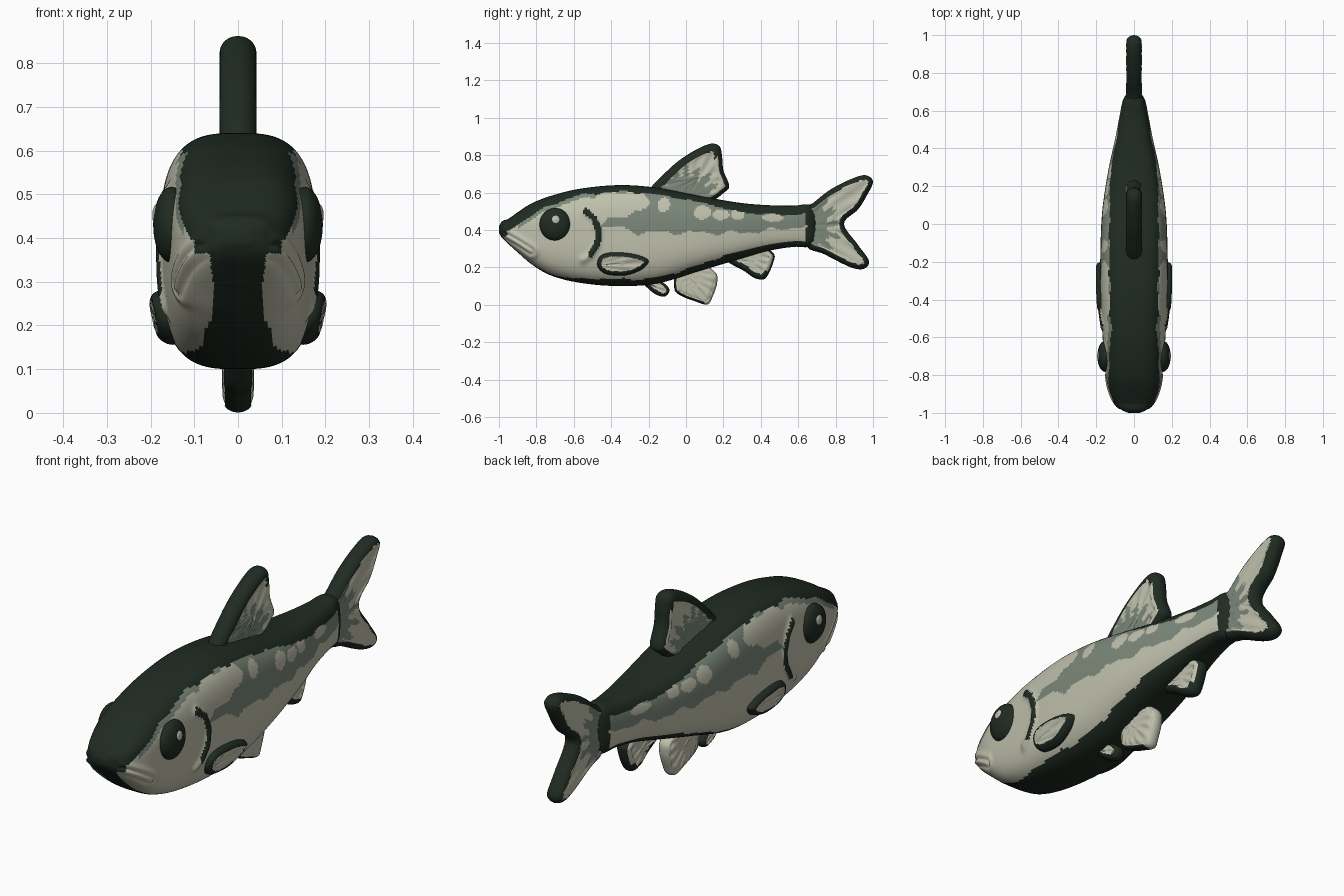
import bpy, math
from math import sin, cos, pi, exp, hypot

if "Cube" in bpy.data.objects:
    bpy.data.objects.remove(bpy.data.objects["Cube"])


def material(name, rgb):
    m = bpy.data.materials.new(name)
    m.diffuse_color = (*rgb, 1)
    m.use_nodes = True
    m.node_tree.nodes["Principled BSDF"].inputs["Base Color"].default_value = m.diffuse_color
    return m


MATS = [material("dark green", (0.014, 0.024, 0.016)),
        material("grey green", (0.20, 0.245, 0.195)),
        material("pale cream", (0.53, 0.53, 0.42))]
DARK, MID, PALE = 0, 1, 2


def seg_dist(p, a, b):
    dx, dz = b[0] - a[0], b[1] - a[1]
    t = ((p[0] - a[0]) * dx + (p[1] - a[1]) * dz) / (dx * dx + dz * dz + 1e-12)
    t = max(0, min(1, t))
    return hypot(p[0] - a[0] - t * dx, p[1] - a[1] - t * dz)


def line_dist(p, pts, closed=False):
    n = len(pts)
    return min(seg_dist(p, pts[i], pts[(i + 1) % n]) for i in range(n if closed else n - 1))


def loft(name, rings, cap_a, cap_b, rule):
    """Join rings of points into a closed skin; rule(x, y, z) picks the colour."""
    n = len(rings[0])
    verts = [p for r in rings for p in r] + [cap_a, cap_b]
    a, last = len(verts) - 2, (len(rings) - 1) * n
    faces = []
    for i in range(n):
        j = (i + 1) % n
        for k in range(len(rings) - 1):
            faces.append((k * n + i, k * n + j, (k + 1) * n + j, (k + 1) * n + i))
        faces.append((a, j, i))
        faces.append((a + 1, last + i, last + j))
    me = bpy.data.meshes.new(name)
    me.from_pydata(verts, [], faces)
    for m in MATS:
        me.materials.append(m)
    for f in me.polygons:
        f.use_smooth = True
        f.material_index = rule(*f.center)
    ob = bpy.data.objects.new(name, me)
    bpy.context.collection.objects.link(ob)
    return ob


# Body sections: y, top, bottom, half width
SECT = [(-1.0, .42, .385, .03), (-.985, .445, .36, .065), (-.95, .46, .325, .10),
        (-.9, .495, .28, .125), (-.83, .54, .22, .145), (-.73, .58, .16, .157),
        (-.57, .62, .118, .168), (-.35, .64, .10, .178), (-.15, .625, .115, .178),
        (.07, .583, .18, .168), (.29, .545, .245, .135), (.45, .532, .29, .10),
        (.58, .53, .31, .075), (.66, .535, .31, .057), (.70, .50, .34, .03)]


def section(y):
    i = max(k for k in range(len(SECT) - 1) if SECT[k][0] <= y + 1e-9 or k == 0)
    h = SECT[i + 1][0] - SECT[i][0]
    t = (y - SECT[i][0]) / h

    def slope(k, c):
        lo, hi = max(k - 1, 0), min(k + 1, len(SECT) - 1)
        return (SECT[hi][c] - SECT[lo][c]) / (SECT[hi][0] - SECT[lo][0])
    out = []
    for c in (1, 2, 3):
        p, q = SECT[i][c], SECT[i + 1][c]
        out.append((2 * t**3 - 3 * t * t + 1) * p + (t**3 - 2 * t * t + t) * h * slope(i, c)
                   + (3 * t * t - 2 * t**3) * q + (t**3 - t * t) * h * slope(i + 1, c))
    return out


GILL = [(-.535, .50), (-.49, .46), (-.465, .39), (-.475, .32), (-.51, .265), (-.55, .24)]
MOUTH = [(-.97, .37), (-.90, .33), (-.83, .285)]
# Pale side spots: y, z, y radius, z radius
SPOTS = [(-.40, .53, .14, .07), (-.29, .55, .09, .055), (-.48, .48, .06, .05), (-.12, .535, .036, .04),
         (.085, .492, .045, .038), (.19, .482, .045, .028), (.275, .482, .035, .03), (.46, .465, .06, .02)]


def body_rule(x, y, z):
    top, bot, hw = section(min(max(y, -1), .7))
    wave = sin(y * 31) + .6 * sin(y * 57 + 1)
    if y > .645 - .5 * (z - .42) ** 2:
        return DARK
    head = max(0, min(1, (-.6 - y) / .25))
    back = top - .036 - .03 * head - (.012 if y > .2 else 0) + .004 * wave
    if z > back or (y < -.95 and z > .365 and abs(x) < .1):
        return DARK
    belly = .058 + .07 * max(0, min(1, (y + .85) / .4)) + .004 * wave
    if z < (top + bot) / 2 and abs(x) < min(belly, .86 * hw if y > -.3 else 1):
        return DARK
    if abs(x) > .5 * hw and line_dist((y, z), GILL[:5]) < .016:
        return DARK
    if y < -.5 + .1 * (z - .4):
        return MID if z > back - .022 and y > -.9 else PALE
    for sy, sz, ry, rz in SPOTS:
        if ((y - sy) / ry) ** 2 + ((z - sz) / rz) ** 2 < 1 + .12 * sin(40 * y + 30 * z):
            return PALE
    return MID if z > .385 + .04 * max(0, -.25 - y) / .2 + .03 * max(0, y - .3) / .3 + .009 * wave else PALE


# Body skin, with raised gill ridge and creased mouth
rings, NS, NR = [], 144, 220
for k in range(NR + 1):
    y = -1 + 1.7 * (k / NR) ** 1.3
    top, bot, hw = section(min(y, .7))
    ring = []
    for i in range(NS):
        a = 2 * pi * i / NS
        c, s = cos(a), sin(a)
        r = (abs(c) ** 3.1 + abs(s) ** 3.1) ** (-1 / 3.1)
        x, z = hw * r * c, (top + bot) / 2 + (top - bot) / 2 * r * s
        if -.98 < y < -.4 and abs(x) > .4 * hw:
            g, m = line_dist((y, z), GILL), line_dist((y, z), MOUTH)
            push = .014 * exp(-(g / .018) ** 2) - .012 * exp(-(m / .011) ** 2)
            push += .008 * exp(-((m - .03) / .014) ** 2)
            x += math.copysign(push, x)
        ring.append((x, y, z))
    rings.append(ring)
loft("body", rings, (0, -1, .402), (0, .70, .42), body_rule)


def smooth_outline(pts, total=112):
    n, out = len(pts), []
    per = max(4, total // n)
    for i in range(n):
        p = [pts[(i + k) % n] for k in (-1, 0, 1, 2)]
        for j in range(per):
            t = j / per
            out.append(tuple(.5 * (2 * p[1][c] + (p[2][c] - p[0][c]) * t
                       + (2 * p[0][c] - 5 * p[1][c] + 4 * p[2][c] - p[3][c]) * t * t
                       + (3 * p[1][c] - p[0][c] - 3 * p[2][c] + p[3][c]) * t**3) for c in (0, 1)))
    return out


def fin(name, pts, centre, root, thick, rims, lead=(0, 0), base=0, plane=lambda y, z: 0, side=1):
    """Rounded fin plate in the y-z plane with a dark rim, grey root and ray ripples."""
    line = smooth_outline(pts)
    cy, cz = centre
    steps = [.06, .2, .33, .45, .55, .64, .71, .77, .82, .86, .9, .93, .955, .975, .99, 1]

    def ring(s, sign):
        out = []
        for py, pz in line:
            y, z = cy + (py - cy) * s, cz + (pz - cz) * s
            d = line_dist((y, z), line, True) if s < 1 else 0
            e = min(d / (thick * .9), 1)
            x = thick * math.sqrt(1 - (1 - e) ** 2)
            if d > max(rims):
                x -= thick * (.12 + .07 * sin(26 * math.atan2(z - root[1], y - root[0])))
            out.append((side * (plane(y, z) + sign * x), y, z))
        return out

    def rule(x, y, z):
        front = (y - cy) * lead[0] + (z - cz) * lead[1] > 0
        if line_dist((y, z), line, True) < rims[0 if front else 1]:
            return DARK
        ang = math.atan2(z - root[1], y - root[0])
        return MID if hypot(y - root[0], z - root[1]) < base * (1 + .22 * sin(17 * ang)) else PALE

    skin = [ring(s, 1) for s in steps] + [ring(s, -1) for s in steps[-2::-1]]
    px = plane(cy, cz)
    if side < 0:
        skin = [r[::1] for r in skin]
    return loft(name, skin, (side * (px + thick * .88), cy, cz), (side * (px - thick * .88), cy, cz), rule)


# Centre fins
fin("tail_fin", [(.62, .50), (.68, .545), (.77, .615), (.877, .67), (.957, .693), (1.0, .66), (.97, .59),
                 (.92, .51), (.845, .433), (.92, .32), (.978, .235), (.95, .192), (.877, .202),
                 (.74, .27), (.64, .32)], (.755, .43), (.62, .42), .042, (.032, .026), base=.17)
fin("dorsal_fin", [(-.2, .60), (-.086, .73), (.02, .81), (.125, .86), (.178, .848), (.192, .80), (.2, .72),
                   (.23, .64), (.21, .605), (.1, .54), (-.1, .54)],
    (.08, .69), (.0, .56), .042, (.042, .022), (-.75, .65), .16)
fin("pelvic_fin", [(-.05, .17), (-.062, .085), (-.03, .05), (.05, .018), (.115, .002), (.145, .05),
                   (.167, .12), (.155, .175), (.06, .23)], (.06, .11), (-.02, .19), .038, (.014, 0), (-.8, -.3))
fin("anal_fin", [(.215, .25), (.315, .178), (.37, .142), (.425, .142), (.468, .23), (.463, .28), (.36, .33)],
    (.37, .23), (.28, .28), .036, (.03, .01), (-.6, -.75))
fin("small_belly_fin", [(-.24, .13), (-.2, .085), (-.16, .055), (-.115, .044), (-.09, .07), (-.1, .10),
                        (-.16, .14)], (-.15, .09), (-.22, .12), .034, (.022, .016), (-.7, -.5))

# Paired side fins and eyes
PEC = [(-.475, .21), (-.46, .26), (-.40, .28), (-.30, .275), (-.225, .255), (-.2, .23), (-.235, .19),
       (-.31, .16), (-.38, .157), (-.44, .17)]
for side, tag in ((1, "right"), (-1, "left")):
    fin("pectoral_fin_" + tag, PEC, (-.34, .22), (-.48, .21), .034, (.022, .022),
        plane=lambda y, z: .162 + .2 * (z - .22) + .04 * (y + .33), side=side)
    for part, loc, size, mat in (("eye", (.152, -.70, .43), (.042, .083, .087), DARK),
                                 ("eye_highlight", (.184, -.697, .452), (.012, .024, .026), PALE)):
        bpy.ops.mesh.primitive_uv_sphere_add(segments=40, ring_count=24, radius=1,
                                             location=(side * loc[0], loc[1], loc[2]))
        ob = bpy.context.object
        ob.name = part + "_" + tag
        ob.scale = size
        ob.data.materials.append(MATS[mat])
        bpy.ops.object.shade_smooth()

# Make all skins face outward
for ob in bpy.context.scene.objects:
    bpy.context.view_layer.objects.active = ob
    ob.select_set(True)
bpy.ops.object.mode_set(mode='EDIT')
bpy.ops.mesh.select_all(action='SELECT')
bpy.ops.mesh.normals_make_consistent(inside=False)
bpy.ops.object.mode_set(mode='OBJECT')
